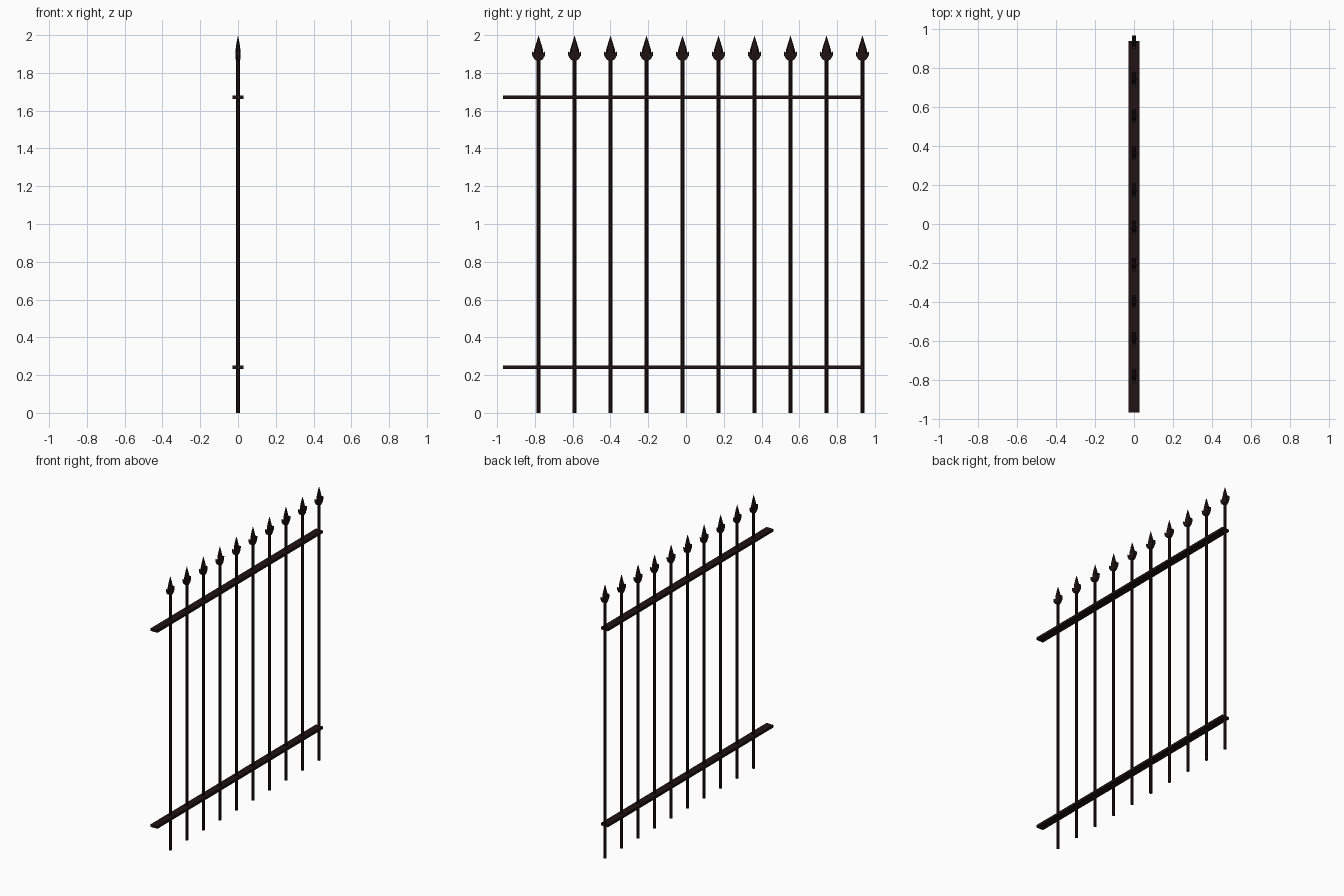
import bpy, bmesh, math
from mathutils import Matrix

if "Cube" in bpy.data.objects:
    bpy.data.objects.remove(bpy.data.objects["Cube"])

iron = bpy.data.materials.new("dark_iron")
iron.diffuse_color = (0.015, 0.006, 0.006, 1)
iron.use_nodes = True
iron.node_tree.nodes["Principled BSDF"].inputs["Base Color"].default_value = iron.diffuse_color

SPACING, LAST, COUNT = 0.1905, 0.934, 10


def finish(name, bm):
    bmesh.ops.recalc_face_normals(bm, faces=bm.faces)
    me = bpy.data.meshes.new(name)
    bm.to_mesh(me)
    bm.free()
    me.materials.append(iron)
    ob = bpy.data.objects.new(name, me)
    bpy.context.collection.objects.link(ob)
    return ob


def rail(name, z):
    bm = bmesh.new()
    y0, y1 = -0.969, 0.94
    m = Matrix.Translation((0, (y0 + y1) / 2, z)) @ Matrix.Diagonal((0.056, y1 - y0, 0.018, 1))
    bmesh.ops.create_cube(bm, size=1, matrix=m)
    return finish(name, bm)


def post_mesh(bm):
    # round upright bar
    bmesh.ops.create_cone(bm, cap_ends=True, segments=8, radius1=0.0105, radius2=0.0105,
                          depth=1.89, matrix=Matrix.Translation((0, 0, 0.945))
                          @ Matrix.Rotation(math.pi / 8, 4, 'Z'))


def head_mesh(bm):
    # spear point: stacked rings (half width, half thickness, z) closing to a tip
    rings = [(0.014, 0.012, 1.87), (0.024, 0.013, 1.895), (0.024, 0.013, 1.92), (0.012, 0.008, 1.96)]
    prev = None
    for w, t, z in rings:
        ring = [bm.verts.new((t * math.cos(a), w * math.sin(a), z))
                for a in (i * math.pi / 4 for i in range(8))]
        if prev:
            for i in range(8):
                j = (i + 1) % 8
                bm.faces.new((prev[i], prev[j], ring[j], ring[i]))
        else:
            bm.faces.new(ring)
        prev = ring
    tip = bm.verts.new((0, 0, 1.998))
    for i in range(8):
        bm.faces.new((prev[i], prev[(i + 1) % 8], tip))
    # curled barbs on both sides
    barb = [(0.006, 1.862), (0.022, 1.872), (0.034, 1.892), (0.035, 1.915), (0.022, 1.905), (0.006, 1.905)]
    for s in (-1, 1):
        back, front = ([bm.verts.new((x, s * y, z)) for y, z in barb] for x in (-0.011, 0.011))
        bm.faces.new(back)
        bm.faces.new(front)
        n = len(barb)
        for i in range(n):
            j = (i + 1) % n
            bm.faces.new((back[i], back[j], front[j], front[i]))


# rails
rail("lower_rail", 0.242)
rail("upper_rail", 1.672)

# posts and spear heads
for i in range(COUNT):
    y = LAST - SPACING * (COUNT - 1 - i)
    for name, build in (("post", post_mesh), ("spear_head", head_mesh)):
        bm = bmesh.new()
        build(bm)
        finish(f"{name}_{i + 1}", bm).location.y = y
